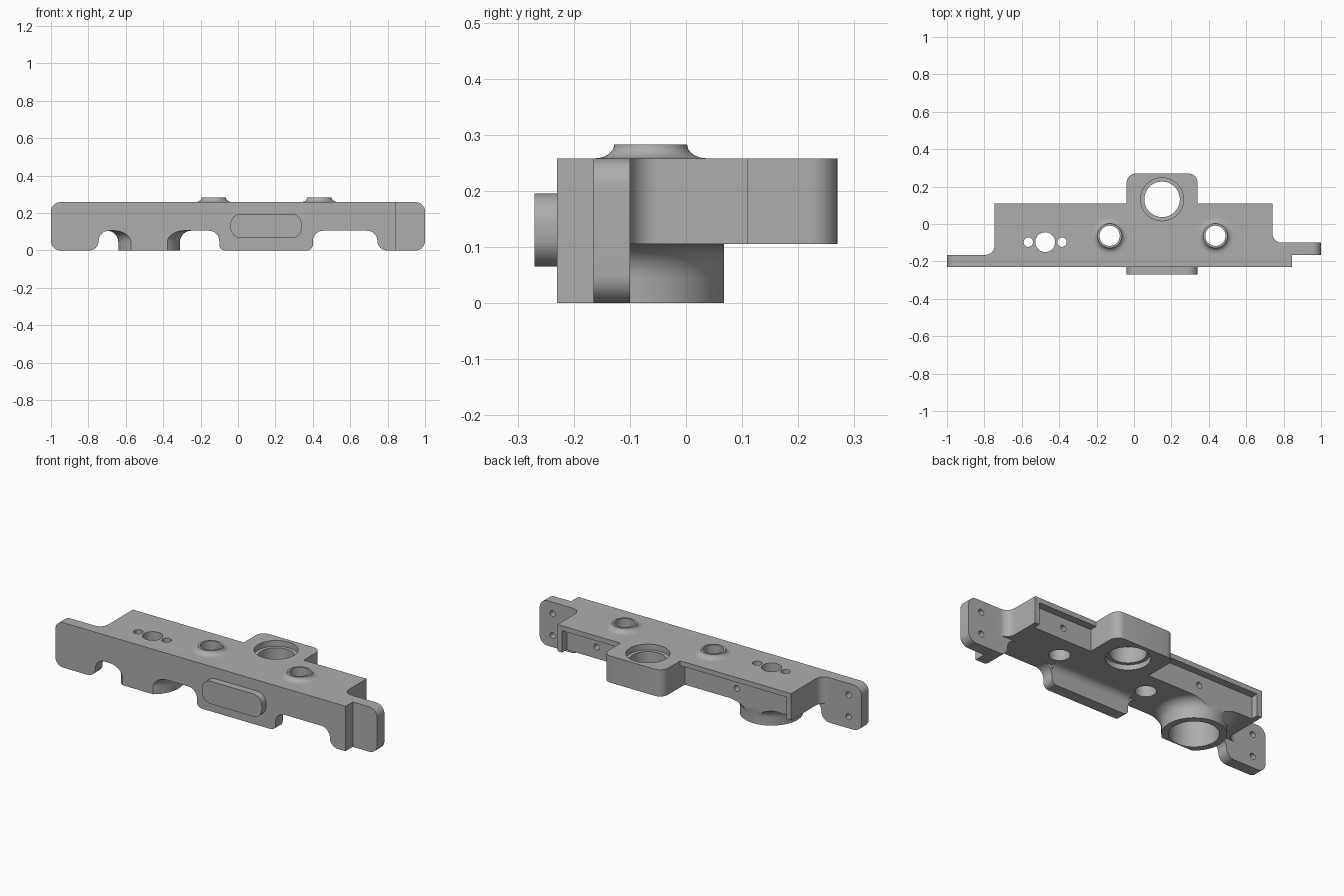
import bpy, bmesh
from math import sin, cos, pi
from mathutils import Vector

cube = bpy.data.objects.get("Cube")
if cube:
    bpy.data.objects.remove(cube, do_unlink=True)

metal = bpy.data.materials.new("grey metal")
metal.use_nodes = True
grey = (0.42, 0.42, 0.42, 1)
metal.diffuse_color = grey
metal.node_tree.nodes["Principled BSDF"].inputs["Base Color"].default_value = grey

TOP, UNDER, FRONT, BACK, STEP = 0.258, 0.105, -0.23, 0.11, -0.165
RECESS = 0.068


def rounded(points, steps=8):
    """Outline with each corner (u, v, radius) rounded; square corners only."""
    out = []
    for i, p in enumerate(points):
        c = Vector(p[:2])
        r = p[2] if len(p) > 2 else 0
        if not r:
            out.append(c)
            continue
        a = (Vector(points[i - 1][:2]) - c).normalized() * r
        b = (Vector(points[(i + 1) % len(points)][:2]) - c).normalized() * r
        for k in range(steps + 1):
            t = k / steps * pi / 2
            out.append(c + a * (1 - sin(t)) + b * (1 - cos(t)))
    return out


def make_object(name, bm):
    bmesh.ops.recalc_face_normals(bm, faces=bm.faces)
    mesh = bpy.data.meshes.new(name)
    bm.to_mesh(mesh)
    bm.free()
    mesh.materials.append(metal)
    obj = bpy.data.objects.new(name, mesh)
    bpy.context.collection.objects.link(obj)
    return obj


def prism(name, points, axis, lo, hi):
    place = {"x": lambda u, v: (lo, u, v), "y": lambda u, v: (u, lo, v),
             "z": lambda u, v: (u, v, lo)}[axis]
    bm = bmesh.new()
    face = bm.faces.new([bm.verts.new(place(*p)) for p in rounded(points)])
    new = bmesh.ops.extrude_face_region(bm, geom=[face])["geom"]
    shift = Vector([(hi - lo) * (axis == a) for a in "xyz"])
    bmesh.ops.translate(bm, vec=shift, verts=[g for g in new if isinstance(g, bmesh.types.BMVert)])
    return make_object(name, bm)


def box(name, x0, x1, y0, y1, z0, z1):
    return prism(name, [(x0, y0), (x1, y0), (x1, y1), (x0, y1)], "z", z0, z1)


def disc(name, axis, u, v, r, lo, hi, n=48):
    circle = [(u + r * cos(2 * pi * k / n), v + r * sin(2 * pi * k / n)) for k in range(n)]
    return prism(name, circle, axis, lo, hi)


def turned(name, x, y, profile, n=64):
    """Solid of revolution; profile runs from axis to axis as (radius, z)."""
    bm = bmesh.new()
    verts = [bm.verts.new((x + r, y, z)) for r, z in profile]
    edges = [bm.edges.new(pair) for pair in zip(verts, verts[1:])]
    bmesh.ops.spin(bm, geom=verts + edges, cent=(x, y, 0), axis=(0, 0, 1),
                   angle=2 * pi, steps=n)
    bmesh.ops.remove_doubles(bm, verts=bm.verts, dist=1e-5)
    return make_object(name, bm)


def combine(target, tool, operation):
    mod = target.modifiers.new("join", "BOOLEAN")
    mod.operation, mod.solver, mod.object = operation, "EXACT", tool
    bpy.ops.object.select_all(action="DESELECT")
    bpy.context.view_layer.objects.active = target
    target.select_set(True)
    bpy.ops.object.modifier_apply(modifier=mod.name)
    bpy.data.objects.remove(tool, do_unlink=True)


# Main slab with the rear bore block and filleted shoulders
body = prism("mounting_bracket", [
    (-0.745, BACK), (-0.745, STEP, 0.05), (-0.85, STEP), (-0.85, -0.2), (0.83, -0.2),
    (0.83, -0.1), (0.74, -0.1, 0.05), (0.74, BACK), (0.34, BACK), (0.34, 0.27, 0.05),
    (-0.04, 0.27, 0.05), (-0.04, BACK)], "z", UNDER, TOP)

# Front wall with its feet
front_wall = prism("front_wall", [
    (-1, 0, 0.05), (-0.745, 0, 0.05), (-0.745, UNDER, 0.055), (-0.1, UNDER, 0.055),
    (-0.1, 0, 0.03), (0.4, 0, 0.03), (0.4, UNDER, 0.055), (0.745, UNDER, 0.055),
    (0.745, 0, 0.05), (0.845, 0), (0.845, TOP), (-1, TOP, 0.05)], "y", FRONT, STEP)

# Stepped-back ear on the left end
left_ear = prism("left_ear", [
    (0.745, 0, 0.05), (1, 0, 0.05), (1, TOP, 0.05), (0.68, TOP), (0.68, UNDER),
    (0.745, UNDER, 0.055)], "y", STEP, -0.1)

# Raised pad on the front, and fillet behind the middle foot
pad = prism("front_pad", [(-0.04, 0.065, 0.055), (0.34, 0.065, 0.055),
                          (0.34, 0.195, 0.055), (-0.04, 0.195, 0.055)], "y", -0.27, -0.2)
fillet = prism("foot_fillet", [(-0.18, 0.12), (-0.18, 0.06), (STEP, 0.06),
                               (STEP, UNDER, 0.04), (-0.12, UNDER), (-0.12, 0.12)],
               "x", -0.1, 0.4)

# Round socket underneath, flared into the slab and flattened front and back
SX, SY = -0.475, -0.097
flare = [(0.225 - 0.06 * cos(t * pi / 16), 0.045 + 0.06 * sin(t * pi / 16)) for t in range(9)]
socket = turned("socket", SX, SY, [(0, 0), (0.165, 0)] + flare + [(0.225, 0.15), (0, 0.15)])
combine(socket, box("socket_trim", -0.8, -0.1, FRONT, RECESS, -0.1, 0.2), "INTERSECT")

for part in (front_wall, left_ear, pad, fillet, socket):
    combine(body, part, "UNION")

# Flared collars on top, with through holes
for x in (-0.13, 0.435):
    curve = [(0.1 - 0.035 * sin(t * pi / 16), 0.283 - 0.025 * cos(t * pi / 16))
             for t in range(9)]
    collar = turned("collar", x, -0.063, [(0, 0.24), (0.1, 0.24)] + curve + [(0, 0.283)])
    combine(body, collar, "UNION")
    combine(body, disc("collar_hole", "z", x, -0.063, 0.054, 0, 0.4), "DIFFERENCE")

# Stepped main bore
for r, lo, hi in ((0.095, 0, 0.4), (0.115, 0.225, 0.4), (0.115, 0, 0.135)):
    combine(body, disc("main_bore", "z", 0.15, 0.132, r, lo, hi), "DIFFERENCE")

# Socket cavity and the three holes above it
combine(body, disc("socket_bore", "z", SX, SY, 0.128, -0.1, 0.21), "DIFFERENCE")
for dx, r in ((-0.09, 0.025), (0, 0.053), (0.09, 0.025)):
    combine(body, disc("socket_hole", "z", SX + dx, SY, r, 0.1, 0.4), "DIFFERENCE")

# Recesses along the back, each with a blind screw hole
for x0, x1, hole in ((0.34, 0.71, 0.52), (-0.715, -0.04, -0.37)):
    combine(body, box("recess", x0, x1, RECESS, 0.15, 0.05, 0.23), "DIFFERENCE")
    combine(body, disc("recess_hole", "y", hole, 0.172, 0.017, 0.02, 0.15, 20), "DIFFERENCE")

# Blind screw holes in the backs of both ears
for x, y in ((-0.917, STEP), (0.917, -0.1)):
    for z in (0.066, 0.192):
        combine(body, disc("ear_hole", "y", x, z, 0.017, y - 0.045, y + 0.03, 20), "DIFFERENCE")

bpy.ops.object.select_all(action="DESELECT")
body.select_set(True)
bpy.context.view_layer.objects.active = body
bpy.ops.object.shade_smooth_by_angle(angle=pi / 6)
